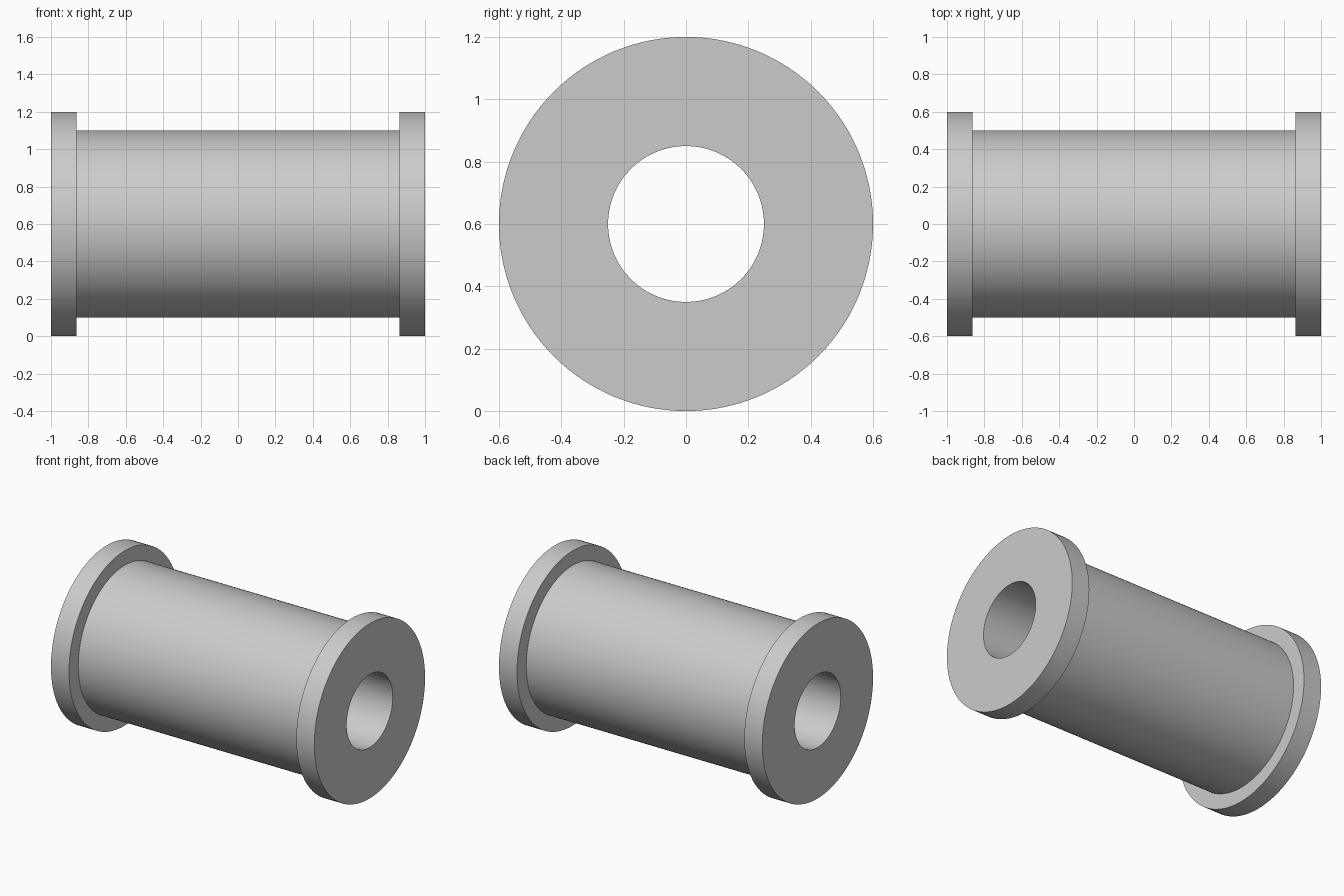
import bpy
import bmesh
import math
from mathutils import Vector

cube = bpy.data.objects.get("Cube")
if cube:
    bpy.data.objects.remove(cube, do_unlink=True)

HALF_LENGTH = 1.0
FLANGE_INNER = 0.863
FLANGE_R = 0.6
BODY_R = 0.5
BORE_R = 0.25
SEGMENTS = 128

grey = bpy.data.materials.new("light_grey")
grey.use_nodes = True
colour = (0.6, 0.6, 0.6, 1.0)
grey.diffuse_color = colour
grey.node_tree.nodes["Principled BSDF"].inputs["Base Color"].default_value = colour


def lathe_x(name, profile, material):
    """Spin a closed (x, radius) profile once around the x axis."""
    bm = bmesh.new()
    verts = [bm.verts.new((x, 0, r)) for x, r in profile]
    edges = [bm.edges.new((a, b)) for a, b in zip(verts, verts[1:] + verts[:1])]
    bmesh.ops.spin(bm, geom=verts + edges, cent=Vector(), axis=Vector((1, 0, 0)),
                   angle=math.tau, steps=SEGMENTS)
    bmesh.ops.remove_doubles(bm, verts=bm.verts, dist=0.0001)
    bmesh.ops.recalc_face_normals(bm, faces=bm.faces)
    mesh = bpy.data.meshes.new(name)
    bm.to_mesh(mesh)
    bm.free()
    mesh.materials.append(material)
    obj = bpy.data.objects.new(name, mesh)
    bpy.context.collection.objects.link(obj)
    return obj


# Hollow spool: half of the outline, mirrored to the other end
half = [(HALF_LENGTH, BORE_R), (HALF_LENGTH, FLANGE_R),
        (FLANGE_INNER, FLANGE_R), (FLANGE_INNER, BODY_R)]
outline = half + [(-x, r) for x, r in reversed(half)]
spool = lathe_x("flanged_spool", outline, grey)
spool.location.z = FLANGE_R

# Smooth round walls, crisp rims
bpy.ops.object.select_all(action="DESELECT")
spool.select_set(True)
bpy.context.view_layer.objects.active = spool
bpy.ops.object.shade_smooth_by_angle(angle=math.radians(30))
